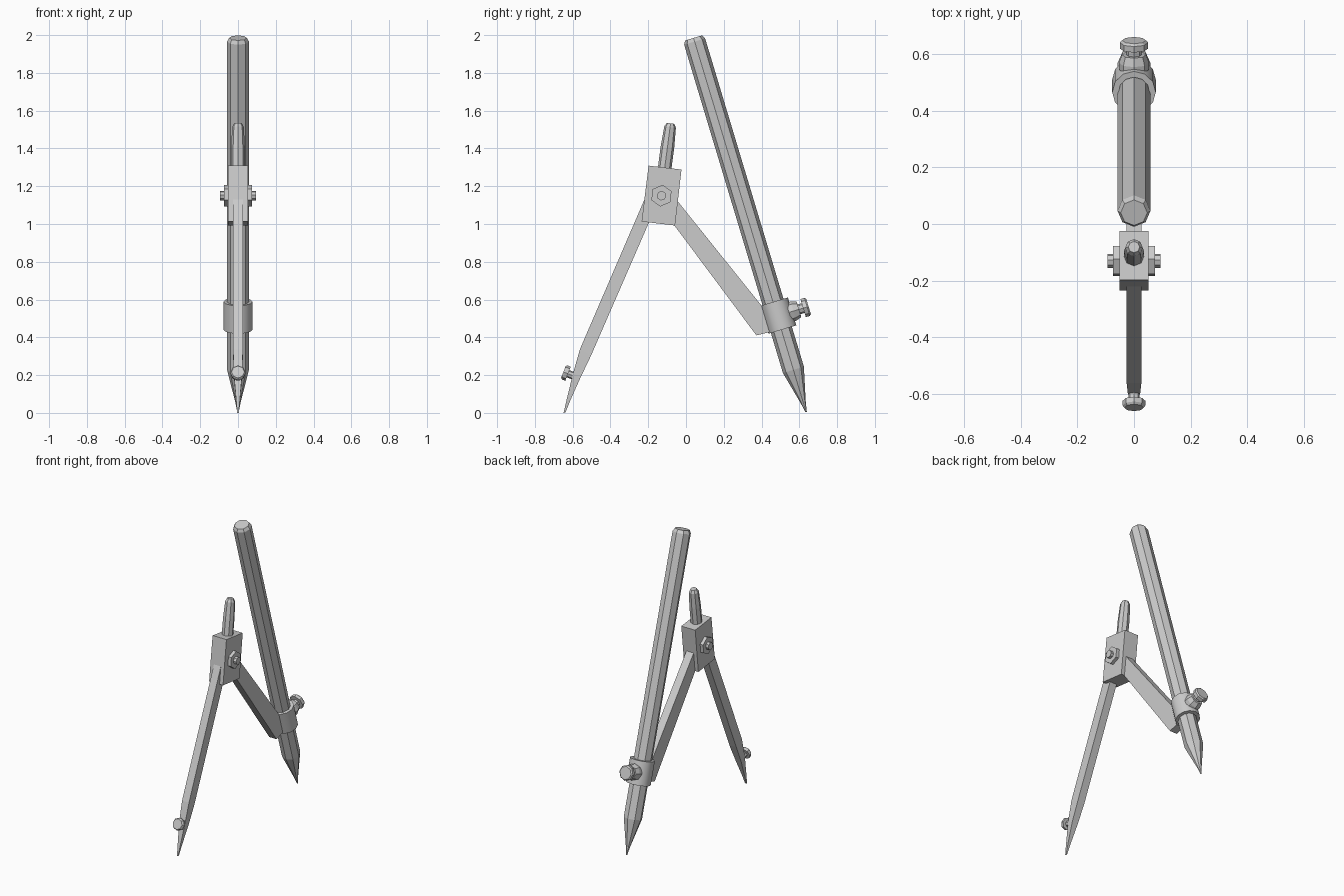
import bpy, bmesh, math
from mathutils import Vector

if "Cube" in bpy.data.objects:
    bpy.data.objects.remove(bpy.data.objects["Cube"])

X = Vector((1, 0, 0))


def finish(name, bm, smooth=False):
    bmesh.ops.recalc_face_normals(bm, faces=bm.faces)
    me = bpy.data.meshes.new(name)
    bm.to_mesh(me)
    bm.free()
    if smooth:
        for p in me.polygons:
            p.use_smooth = True
        me.set_sharp_from_angle(angle=math.radians(40))
    ob = bpy.data.objects.new(name, me)
    bpy.context.collection.objects.link(ob)
    return ob


def loft(bm, rings, closed=False):
    """Skin a list of point rings; cap the ends unless closed."""
    vs = [[bm.verts.new(p) for p in r] for r in rings]
    n = len(vs[0])
    pairs = list(zip(vs, vs[1:])) + ([(vs[-1], vs[0])] if closed else [])
    for a, b in pairs:
        for i in range(n):
            j = (i + 1) % n
            bm.faces.new((a[i], a[j], b[j], b[i]))
    if not closed:
        bm.faces.new(vs[0])
        bm.faces.new(vs[-1])


def turned(name, base, axis, stations, sides=8, start=X, closed=False, smooth=False):
    """Many-sided turned part: stations are (distance along axis, radius)."""
    base, axis = Vector(base), Vector(axis).normalized()
    u = Vector(start).normalized()
    v = axis.cross(u)
    bm = bmesh.new()
    rings = []
    for d, r in stations:
        angs = [2 * math.pi * i / sides for i in range(sides)]
        rings.append([base + axis * d + (u * math.cos(a) + v * math.sin(a)) * r for a in angs])
    loft(bm, rings, closed)
    return finish(name, bm, smooth)


def slab(name, outline, half):
    """Side profile in (y, z) given thickness across x."""
    bm = bmesh.new()
    loft(bm, [[(s * half, y, z) for y, z in outline] for s in (-1, 1)])
    return finish(name, bm)


# Pencil with bevelled end, sharpened cone and lead
pencil_dir = Vector((0, 0.596, -1.981)).normalized()
turned("pencil", (0, 0.04, 1.985), pencil_dir,
       [(0, 0.047), (0.02, 0.058), (1.835, 0.058), (2.015, 0.014), (2.068, 0.004)])

# Ring clamp around the pencil
clamp = Vector((0, 0.488, 0.515))
turned("pencil_clamp", clamp, pencil_dir,
       [(-0.077, 0.077), (0.077, 0.077), (0.077, 0.055), (-0.077, 0.055)],
       sides=12, closed=True, smooth=True)

# Clamp thumbscrew: boss, shaft, head
out = Vector((0, -pencil_dir.z, pencil_dir.y))
turned("clamp_boss", clamp, out, [(0.06, 0.053), (0.085, 0.053), (0.115, 0.043)])
turned("clamp_screw_shaft", clamp, out, [(0.1, 0.027), (0.145, 0.027)])
turned("clamp_screw_head", clamp, out, [(0.138, 0.05), (0.16, 0.05), (0.168, 0.042)])

# Arm from hinge to clamp
slab("pencil_arm", [(-0.1, 1.19), (0.41, 0.555), (0.45, 0.43),
                    (0.373, 0.41), (-0.056, 0.985), (-0.1, 1.045)], 0.027)

# Hinge block
slab("hinge_block", [(-0.198, 1.309), (-0.024, 1.288), (-0.058, 0.992), (-0.235, 1.013)], 0.052)

# Hinge nuts and bolt ends on both sides
hinge = (0, -0.13, 1.15)
up = Vector((0, 0.11, 0.99)).normalized()
for side, s in (("left", -1), ("right", 1)):
    turned(f"hinge_nut_{side}", hinge, X * s, [(0.04, 0.058), (0.074, 0.058)], sides=6, start=up)
    turned(f"hinge_bolt_{side}", hinge, X * s, [(0.06, 0.025), (0.094, 0.025)], start=up)

# Handle on top of the hinge
turned("handle", (0, -0.115, 1.28), (0, 0.031, 0.235),
       [(0, 0.036), (0.13, 0.036), (0.235, 0.031), (0.255, 0.02)])

# Needle leg: tapered sections (outer y, z, inner y, z, half width)
bm = bmesh.new()
sections = [(-0.195, 1.188, -0.13, 1.16, 0.026), (-0.562, 0.336, -0.502, 0.305, 0.026),
            (-0.598, 0.21, -0.557, 0.19, 0.022), (-0.632, 0.07, -0.613, 0.065, 0.01),
            (-0.648, 0.0, -0.638, 0.002, 0.004)]
loft(bm, [[(-w, a, b), (w, a, b), (w, c, d), (-w, c, d)] for a, b, c, d, w in sections])
finish("needle_leg", bm)

# Needle thumbscrew
screw, screw_dir = (0, -0.58, 0.19), (0, -0.93, 0.36)
turned("needle_screw_shaft", screw, screw_dir, [(0, 0.02), (0.06, 0.02)])
turned("needle_screw_head", screw, screw_dir, [(0.048, 0.04), (0.066, 0.04), (0.074, 0.034)])
